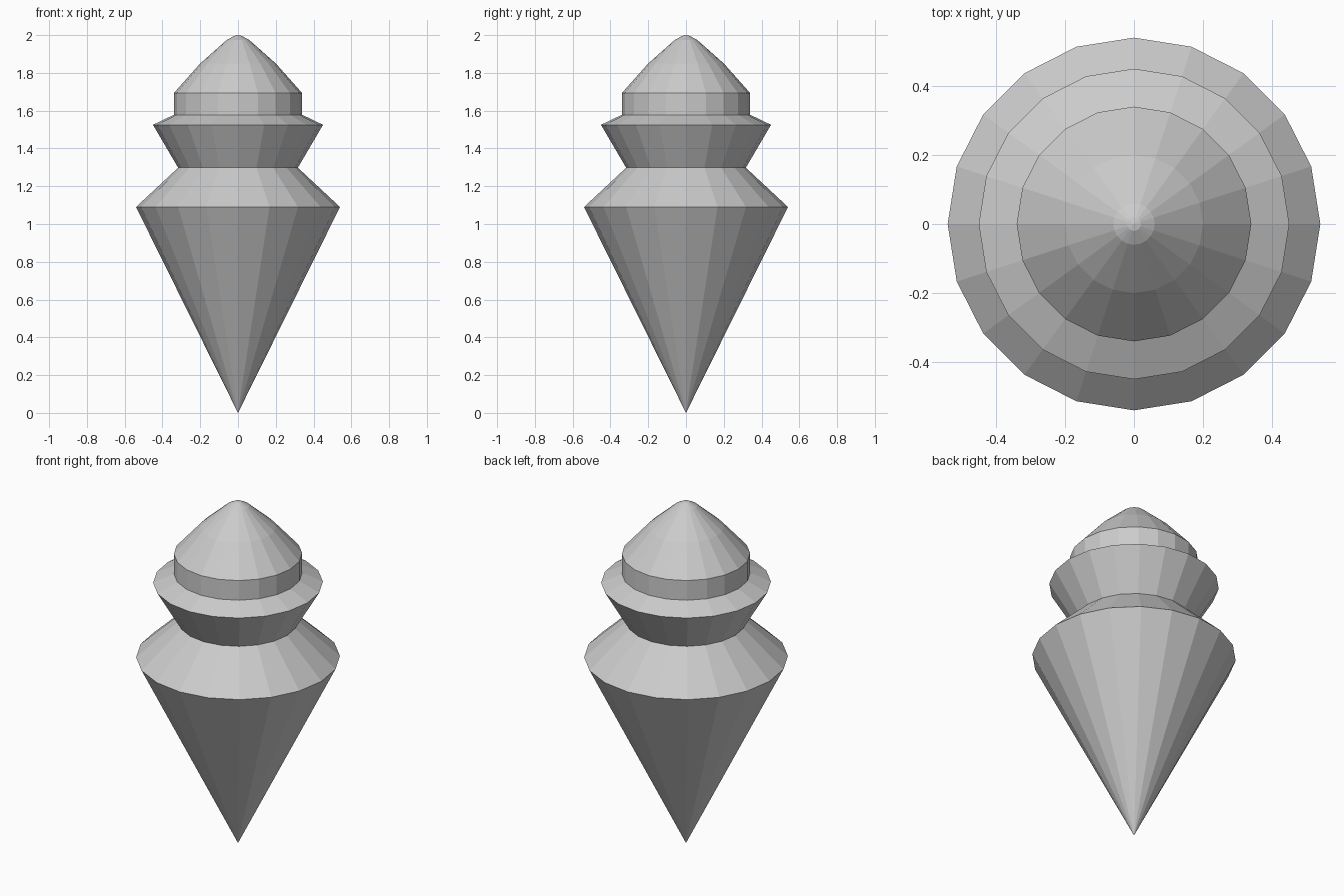
import bpy
import bmesh
import math

if "Cube" in bpy.data.objects:
    bpy.data.objects.remove(bpy.data.objects["Cube"])

SIDES = 20


def lathe(name, profile):
    """Revolve (radius, height) points around z with flat facets."""
    bm = bmesh.new()
    verts = [bm.verts.new((r, 0, z)) for r, z in profile]
    edges = [bm.edges.new(pair) for pair in zip(verts, verts[1:])]
    bmesh.ops.spin(bm, geom=verts + edges, cent=(0, 0, 0), axis=(0, 0, 1),
                   angle=math.tau, steps=SIDES, use_merge=True)
    bmesh.ops.remove_doubles(bm, verts=bm.verts, dist=0.0005)
    bmesh.ops.recalc_face_normals(bm, faces=bm.faces)
    # open bands need their normals pointing away from the axis
    if sum(f.normal.dot((f.calc_center_median().x, f.calc_center_median().y, 0))
           for f in bm.faces) < 0:
        bmesh.ops.reverse_faces(bm, faces=bm.faces)
    mesh = bpy.data.meshes.new(name)
    bm.to_mesh(mesh)
    bm.free()
    obj = bpy.data.objects.new(name, mesh)
    bpy.context.collection.objects.link(obj)
    return obj


# Pointed lower body with sloping shoulder
lathe("body_cone", [(0, 0), (0.54, 1.09), (0.317, 1.298)])

# Flared collar above the neck
lathe("collar", [(0.317, 1.298), (0.45, 1.525), (0.34, 1.578)])

# Drum with pointed dome on top
lathe("domed_cap", [(0.34, 1.578), (0.34, 1.693), (0.2, 1.85),
                    (0.06, 1.974), (0.02, 1.996), (0, 2.0)])
